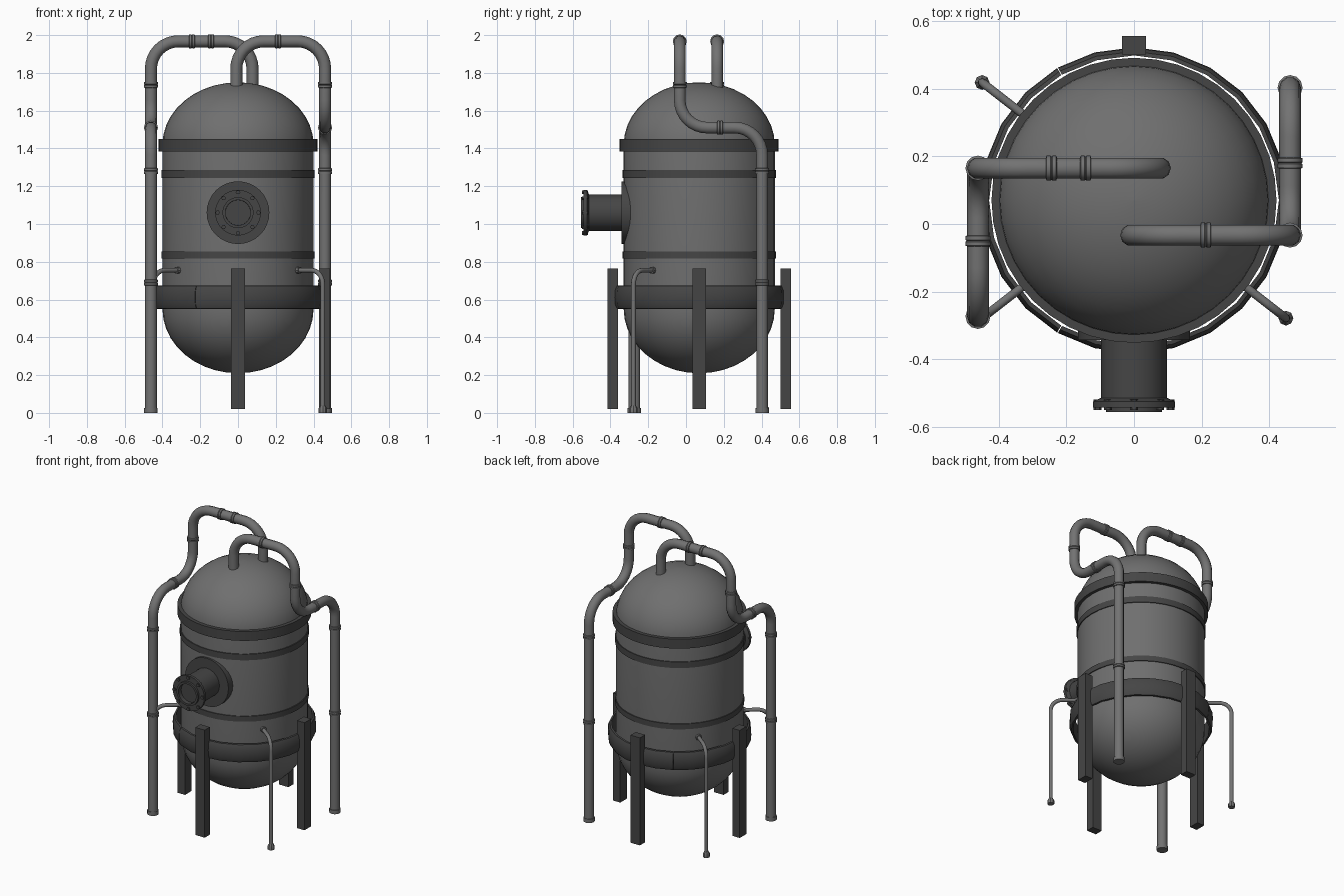
import bpy
from math import cos, sin, pi, radians, tan
from mathutils import Vector, Matrix

cube = bpy.data.objects.get("Cube")
if cube:
    bpy.data.objects.remove(cube)


def material(name, value):
    m = bpy.data.materials.new(name)
    m.use_nodes = True
    color = (value, value, value, 1)
    m.diffuse_color = color
    m.node_tree.nodes["Principled BSDF"].inputs["Base Color"].default_value = color
    return m


STEEL = material("steel grey", 0.16)
DARK = material("dark iron", 0.06)
PIPE = material("pipe grey", 0.17)
CY = 0.07                                  # tank axis
AXIS = Matrix.Translation((0, CY, 0))


def finish(ob, mat, angle=35):
    ob.data.materials.clear()
    ob.data.materials.append(mat)
    bpy.ops.object.select_all(action='DESELECT')
    ob.select_set(True)
    bpy.context.view_layer.objects.active = ob
    bpy.ops.object.shade_smooth_by_angle(angle=radians(angle))
    return ob


def lathe(name, profile, mat, frame=AXIS, steps=32, start=0, sweep=2 * pi, loop=False):
    """Spin (radius, height) points, listed upward along the outside, around local z."""
    full = sweep > 6.28
    cols = steps if full else steps + 1
    n = len(profile)
    verts = [frame @ Vector((r * cos(start + sweep * i / steps),
                             r * sin(start + sweep * i / steps), z))
             for i in range(cols) for r, z in profile]
    faces = []
    for i in range(steps):
        a, b = i * n, (i + 1) % cols * n
        for j in range(n if loop else n - 1):
            k = (j + 1) % n
            faces.append((a + j, b + j, b + k, a + k))
    if not loop:                           # close both ends
        faces.append([i * n for i in reversed(range(cols))])
        faces.append([i * n + n - 1 for i in range(cols)])
    elif not full:
        faces.append(list(range(n)))
        faces.append([steps * n + j for j in reversed(range(n))])
    me = bpy.data.meshes.new(name)
    me.from_pydata(verts, [], faces)
    me.update()
    ob = bpy.data.objects.new(name, me)
    bpy.context.collection.objects.link(ob)
    return finish(ob, mat)


def disc(name, r, z0, z1, mat, frame=AXIS, steps=32):
    return lathe(name, [(r, z0), (r, z1)], mat, frame, steps)


def fillet(points, radius, steps=8):
    """Round the right-angled corners of a path."""
    pts = [Vector(p) for p in points]
    out = [pts[0]]
    for a, p, b in zip(pts, pts[1:], pts[2:]):
        u, v = (a - p).normalized(), (b - p).normalized()
        centre = p + (u + v) * radius
        for i in range(steps + 1):
            t = pi / 2 * i / steps
            out.append(centre - v * radius * cos(t) - u * radius * sin(t))
    return out + [pts[-1]]


def tube(name, points, r, bend, mat):
    path = fillet(points, bend)
    cu = bpy.data.curves.new(name, 'CURVE')
    cu.dimensions = '3D'
    cu.bevel_depth = r
    cu.bevel_resolution = 3
    cu.use_fill_caps = True
    sp = cu.splines.new('POLY')
    sp.points.add(len(path) - 1)
    for q, p in zip(sp.points, path):
        q.co = (*p, 1)
    ob = bpy.data.objects.new(name, cu)
    bpy.context.collection.objects.link(ob)
    bpy.ops.object.select_all(action='DESELECT')
    ob.select_set(True)
    bpy.context.view_layer.objects.active = ob
    bpy.ops.object.convert(target='MESH')
    return finish(bpy.context.object, mat, 50)


def frame_at(pos, direction):
    return Matrix.Translation(pos) @ Vector(direction).to_track_quat('Z', 'Y').to_matrix().to_4x4()


# Tank: cylinder with two elliptical domes
R, LOW, HIGH = 0.4, 0.55, 1.42
arc = [pi / 2 * i / 10 for i in range(11)]
profile = [(max(R * sin(t), 0.001), LOW - 0.34 * cos(t)) for t in arc]
profile += [(max(R * cos(t), 0.001), HIGH + 0.33 * sin(t)) for t in arc]
lathe("tank", profile, STEEL, steps=40)

# Bands around the tank
disc("dome_flange", 0.421, 1.385, 1.45, DARK, steps=40)
disc("upper_band", 0.406, 1.243, 1.285, DARK, steps=40)
disc("lower_band", 0.406, 0.818, 0.855, DARK, steps=40)

# Support ring in three segments
ring = [(0.428, 0.55), (0.44, 0.552), (0.45, 0.575), (0.452, 0.612),
        (0.45, 0.65), (0.44, 0.673), (0.428, 0.675)]
for i in range(3):
    lathe("support_ring_%d" % (i + 1), ring, DARK, steps=8, loop=True,
          start=2 * pi / 3 * i + 0.003, sweep=2 * pi / 3 - 0.006)

# Legs
for i, side in enumerate(("left", "back", "right", "front")):
    turn = AXIS @ Matrix.Rotation(pi / 2 * i, 4, 'Z')
    bpy.ops.mesh.primitive_cube_add(size=1)
    leg = bpy.context.object
    leg.name = side + "_leg"
    leg.data.transform(turn @ Matrix.Translation((0.458, 0, 0.393))
                       @ Matrix.Diagonal((0.056, 0.072, 0.745, 1)))
    finish(leg, DARK)

# Front nozzle: local z points forward
NOZ = frame_at((0, 0, 1.06), (0, -1, 0))
disc("nozzle_pad", 0.166, 0.25, 0.342, DARK, NOZ)
lathe("nozzle_pipe", [(0.097, 0.3), (0.097, 0.527)], DARK, NOZ)
lathe("nozzle_flange", [(0.066, 0.5), (0.121, 0.524), (0.121, 0.542), (0.082, 0.542),
                        (0.082, 0.556), (0.067, 0.556)], DARK, NOZ, loop=True)
for i in range(8):
    t = pi / 4 * i
    bolt = NOZ @ Matrix.Translation((0.108 * cos(t), 0.108 * sin(t), 0))
    disc("nozzle_bolt_%d" % (i + 1), 0.012, 0.518, 0.55, DARK, bolt, 6)


def coupling(name, pos, direction):
    f = frame_at(pos, direction)
    lathe(name, [(0.032, -0.016), (0.037, -0.014), (0.037, -0.003), (0.034, 0),
                 (0.037, 0.003), (0.037, 0.014), (0.032, 0.016)], PIPE, f, 12)


# Large pipes: floor, sideways jog, over the top, into the dome
def large_pipe(side, x, y0, y1, x_end, y_joint, top_joints):
    jog, top = 1.51, 1.967
    tube(side + "_pipe", [(x, y0, 0.005), (x, y0, jog), (x, y1, jog),
                          (x, y1, top), (x_end, y1, top), (x_end, y1, 1.68)],
         0.032, 0.145, PIPE)
    spots = [((x, y0, z), (0, 0, 1)) for z in (0.69, 1.28)]
    spots += [((x, y_joint, jog), (0, 1, 0)), ((x, y1, 1.737), (0, 0, 1))]
    spots += [((q, y1, top), (1, 0, 0)) for q in top_joints]
    for i, (p, d) in enumerate(spots):
        coupling("%s_pipe_coupling_%d" % (side, i + 1), p, d)
    disc(side + "_pipe_foot", 0.036, 0, 0.026, PIPE, Matrix.Translation((x, y0, 0)), 12)


large_pipe("left", 0.461, 0.403, -0.033, -0.009, 0.18, [0.212])
large_pipe("right", -0.461, -0.273, 0.165, 0.077, -0.05, [-0.244, -0.143])

# Small drain pipes
for name, sx, sy in (("front_left", 1, -1), ("back_right", -1, 1), ("front_right", -1, -1)):
    out = Vector((sx * 0.79, sy * 0.613, 0))
    hub = Vector((0, CY, 0.755))
    foot = hub + out * 0.568
    foot.z = 0
    tube(name + "_drain", [hub + out * 0.37, hub + out * 0.568, foot], 0.0125, 0.075, PIPE)
    disc(name + "_drain_collar", 0.019, 0.38, 0.415, PIPE, frame_at(hub, out), 10)
    lathe(name + "_drain_foot", [(0.022, 0), (0.022, 0.024), (0.013, 0.04)], PIPE,
          Matrix.Translation(foot), 8)
